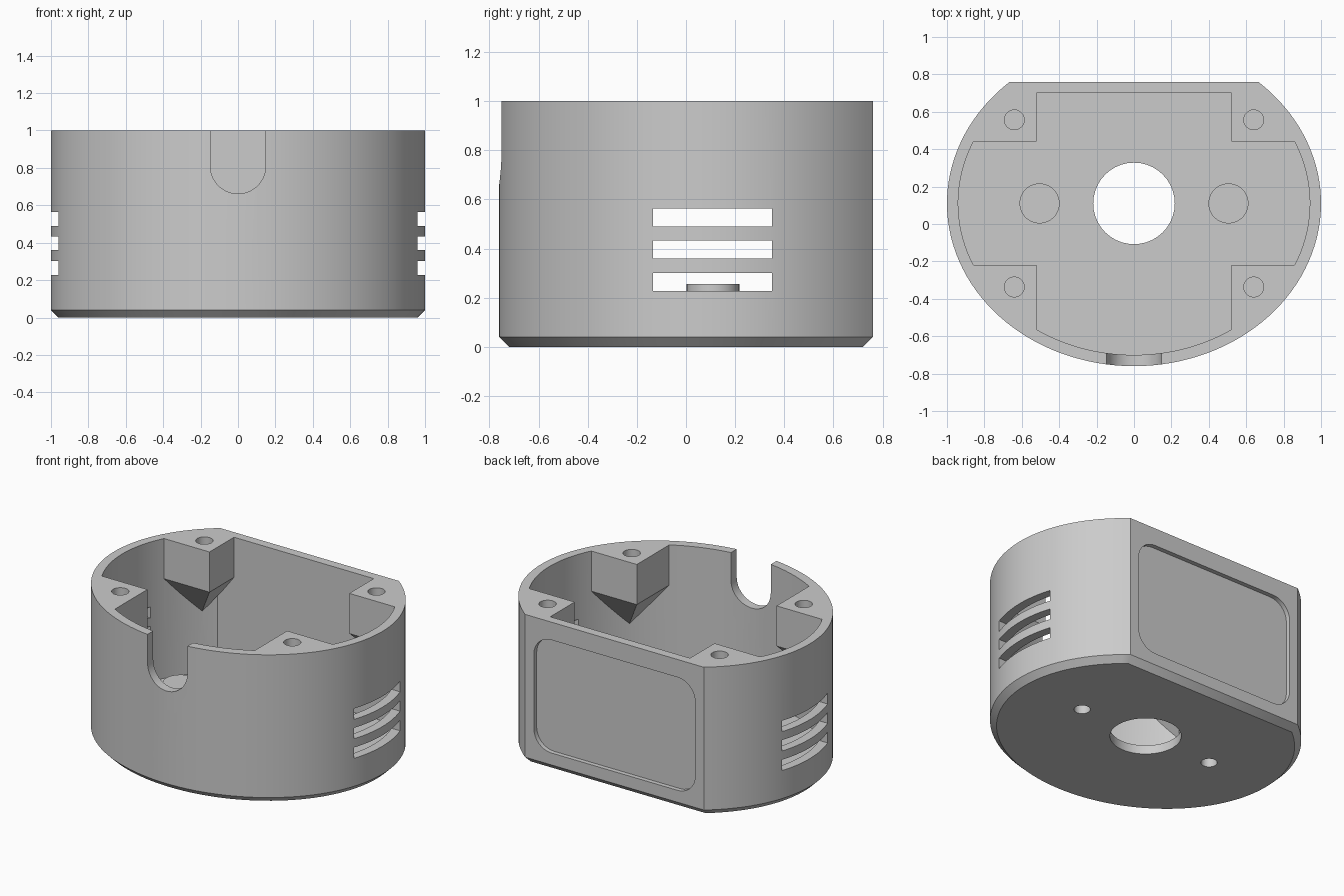
import bpy, bmesh
from math import pi, sin, cos, asin

if "Cube" in bpy.data.objects:
    bpy.data.objects.remove(bpy.data.objects["Cube"], do_unlink=True)

CY = 0.11          # centre of the oval plan
BACK = 0.76        # flat back
WALL = 0.06

grey = bpy.data.materials.new("plain grey")
grey.use_nodes = True
grey.diffuse_color = (0.6, 0.6, 0.6, 1)
grey.node_tree.nodes["Principled BSDF"].inputs["Base Color"].default_value = (0.6, 0.6, 0.6, 1)


def finish(name, bm):
    bmesh.ops.recalc_face_normals(bm, faces=bm.faces)
    mesh = bpy.data.meshes.new(name)
    bm.to_mesh(mesh)
    bm.free()
    mesh.materials.append(grey)
    obj = bpy.data.objects.new(name, mesh)
    bpy.context.collection.objects.link(obj)
    return obj


def loft(name, rings):
    """Closed solid through rings of equal point count."""
    bm = bmesh.new()
    loops = [[bm.verts.new(p) for p in ring] for ring in rings]
    n = len(loops[0])
    for low, high in zip(loops, loops[1:]):
        for i in range(n):
            j = (i + 1) % n
            bm.faces.new((low[i], low[j], high[j], high[i]))
    bm.faces.new(loops[0][::-1])
    bm.faces.new(loops[-1])
    return finish(name, bm)


def oval(inset, z, steps=96):
    """Oval plan with a flat back, shrunk by inset."""
    a, b, back = 1 - inset, 0.87 - inset, BACK - inset
    t = asin((back - CY) / b)
    angles = [pi - t + (pi + 2 * t) * i / steps for i in range(steps + 1)]
    return [(a * cos(s), CY + b * sin(s), z) for s in angles]


def circle(x, y, r, steps=40):
    return [(x + r * cos(2 * pi * i / steps), y + r * sin(2 * pi * i / steps)) for i in range(steps)]


def cylinder(name, x, y, r, z0, z1):
    return loft(name, [[(u, v, z) for u, v in circle(x, y, r)] for z in (z0, z1)])


def box(name, x0, x1, y0, y1, z0, z1):
    plan = [(x0, y0), (x1, y0), (x1, y1), (x0, y1)]
    return loft(name, [[(u, v, z) for u, v in plan] for z in (z0, z1)])


def hull(name, points):
    bm = bmesh.new()
    for p in points:
        bm.verts.new(p)
    res = bmesh.ops.convex_hull(bm, input=bm.verts)
    loose = set(res["geom_interior"]) | set(res["geom_unused"])
    bmesh.ops.delete(bm, geom=[g for g in loose if isinstance(g, bmesh.types.BMVert)], context="VERTS")
    bmesh.ops.dissolve_limit(bm, angle_limit=0.01, verts=bm.verts, edges=bm.edges)
    return finish(name, bm)


def combine(target, tool, operation):
    bpy.context.view_layer.objects.active = target
    mod = target.modifiers.new(operation.lower(), "BOOLEAN")
    mod.operation, mod.solver, mod.object = operation, "EXACT", tool
    bpy.ops.object.modifier_apply(modifier=mod.name)
    bpy.data.objects.remove(tool, do_unlink=True)


# Hollow shell with a bevelled foot
housing = loft("housing", [oval(0.04, 0), oval(0, 0.04), oval(0, 1)])
combine(housing, loft("cavity", [oval(WALL, WALL), oval(WALL, 1.2)]), "DIFFERENCE")

# Corner screw posts, tapering down into the wall
PLAN = [(0.52, 0.33), (0.9, 0.33), (0.75, 0.55), (0.66, 0.61), (0.52, 0.71)]
for sx in (-1, 1):
    for sy in (-1, 1):
        def place(x, d, z):
            return (sx * x, min(CY + sy * d, 0.73), z)
        post = hull("post", [place(x, d, z) for x, d in PLAN for z in (0.73, 1)] + [place(0.725, 0.54, 0.46)])
        combine(housing, post, "UNION")
        combine(housing, cylinder("screw_hole", sx * 0.64, CY + sy * 0.447, 0.053, 0.78, 1.1), "DIFFERENCE")

    # Floor boss with a blind hole from below
    combine(housing, cylinder("boss", sx * 0.505, CY, 0.107, 0.03, 0.255), "UNION")
    combine(housing, cylinder("mount_hole", sx * 0.505, CY, 0.05, -0.1, 0.2), "DIFFERENCE")

    # Side vents
    for z in (0.228, 0.36, 0.49):
        x0, x1 = sorted((sx * 0.8, sx * 1.1))
        combine(housing, box("vent", x0, x1, -0.135, 0.35, z, z + 0.073), "DIFFERENCE")

# Central hole in the floor
combine(housing, cylinder("floor_hole", 0, CY, 0.218, -0.1, 0.15), "DIFFERENCE")

# Round-bottomed notch in the front wall
R, ZC = 0.148, 0.81
arc = [(R * cos(pi + pi * i / 24), ZC + R * sin(pi + pi * i / 24)) for i in range(25)]
profile = arc + [(R, 1.1), (-R, 1.1)]
combine(housing, loft("notch", [[(x, y, z) for x, z in profile] for y in (-0.9, -0.5)]), "DIFFERENCE")

# Shallow rounded panel in the back
r, hx, z0, z1 = 0.13, 0.6, 0.12, 0.88
corners = [(hx - r, z1 - r), (r - hx, z1 - r), (r - hx, z0 + r), (hx - r, z0 + r)]
panel = [(cx + r * cos(pi / 2 * (k + i / 8)), cz + r * sin(pi / 2 * (k + i / 8)))
         for k, (cx, cz) in enumerate(corners) for i in range(9)]
combine(housing, loft("panel", [[(x, y, z) for x, z in panel] for y in (BACK - 0.03, 0.9)]), "DIFFERENCE")

# Smooth the curved walls, keep the edges crisp
bpy.ops.object.select_all(action="DESELECT")
housing.select_set(True)
bpy.context.view_layer.objects.active = housing
bpy.ops.object.shade_smooth_by_angle(angle=pi / 6)
